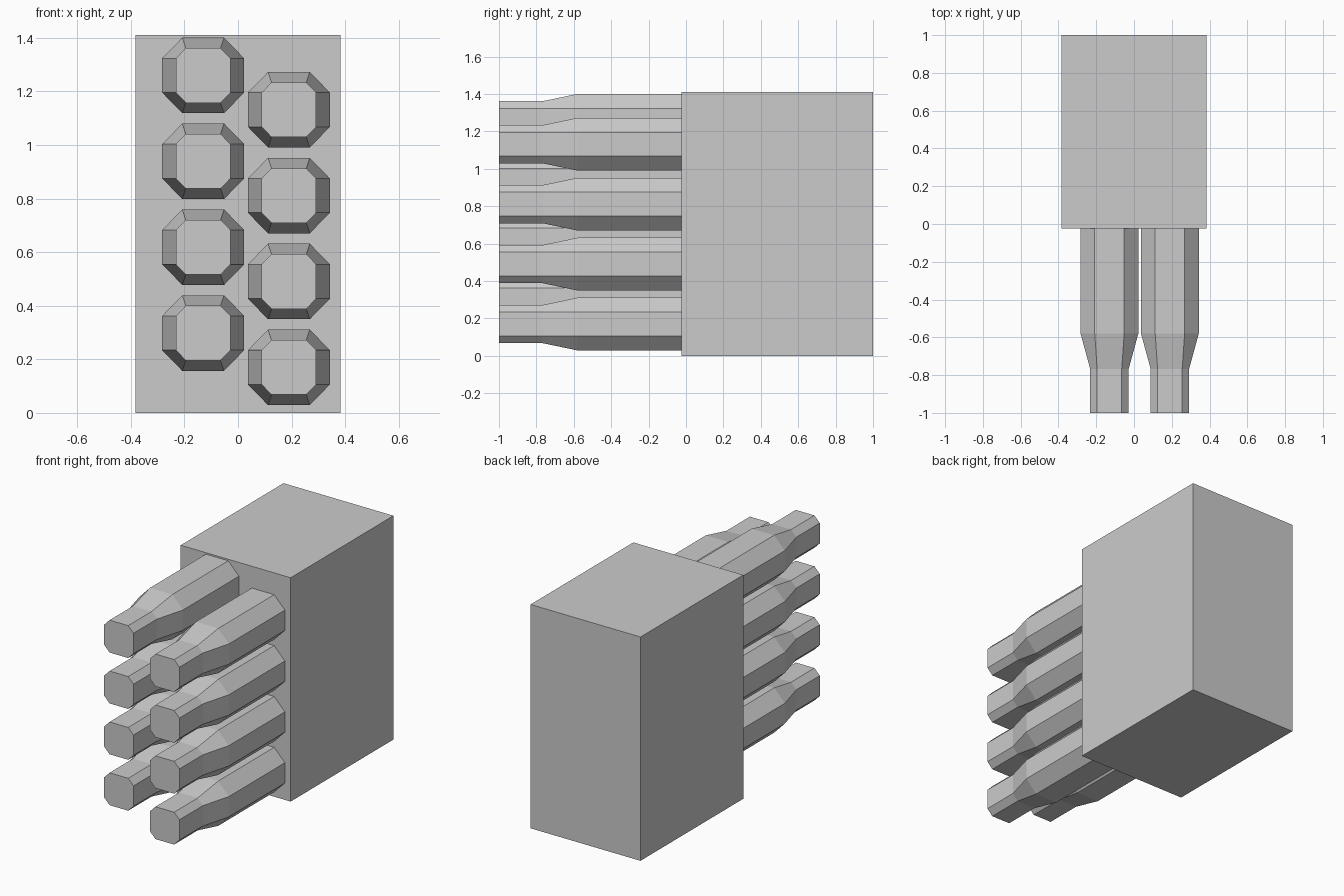
import bpy, bmesh

if "Cube" in bpy.data.objects:
    bpy.data.objects.remove(bpy.data.objects["Cube"])


def make_object(name, bm):
    bmesh.ops.recalc_face_normals(bm, faces=bm.faces)
    mesh = bpy.data.meshes.new(name)
    bm.to_mesh(mesh)
    bm.free()
    obj = bpy.data.objects.new(name, mesh)
    bpy.context.collection.objects.link(obj)
    return obj


def octagon(w, h, fw, fh):
    """Chamfered rectangle: half sizes w, h and half flat lengths fw, fh."""
    return [(w, -fh), (w, fh), (fw, h), (-fw, h),
            (-w, fh), (-w, -fh), (-fw, -h), (fw, -h)]


def pin(name, x, z):
    bm = bmesh.new()
    wide = octagon(0.153, 0.141, 0.078, 0.064)
    slim = octagon(0.102, 0.102, 0.065, 0.064)
    stations = [(0.0, wide), (-0.58, wide), (-0.767, slim), (-1.0, slim)]
    rings = [[bm.verts.new((x + px, y, z + pz)) for px, pz in outline]
             for y, outline in stations]
    for a, b in zip(rings, rings[1:]):
        for i in range(8):
            j = (i + 1) % 8
            bm.faces.new((a[i], a[j], b[j], b[i]))
    bm.faces.new(rings[0])
    bm.faces.new(rings[-1])
    return make_object(name, bm)


# Rectangular block at the back
bm = bmesh.new()
bmesh.ops.create_cube(bm, size=1)
bmesh.ops.scale(bm, vec=(0.766, 1.023, 1.41), verts=bm.verts)
bmesh.ops.translate(bm, vec=(0, 0.4885, 0.705), verts=bm.verts)
make_object("block", bm)

# Two staggered columns of tapered pins
for side, x, base in (("left", -0.13, 0.298), ("right", 0.19, 0.17)):
    for i in range(4):
        pin(f"{side}_pin_{i + 1}", x, base + i * 0.3205)
